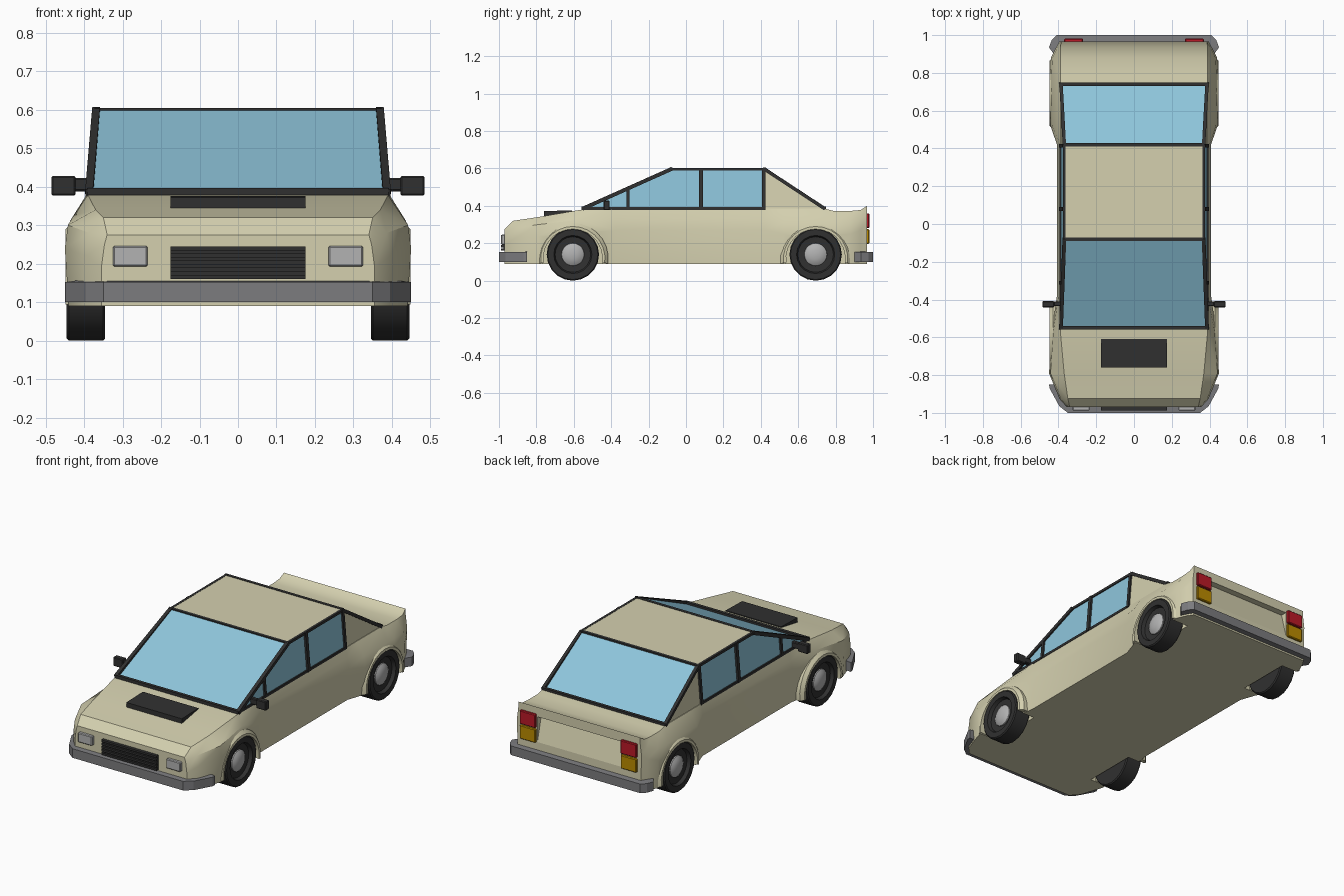
import bpy, bmesh, math
from mathutils import Vector, Matrix

if "Cube" in bpy.data.objects:
    bpy.data.objects.remove(bpy.data.objects["Cube"])

def material(name, rgb):
    m = bpy.data.materials.new(name)
    m.diffuse_color = (*rgb, 1)
    m.use_nodes = True
    m.node_tree.nodes["Principled BSDF"].inputs["Base Color"].default_value = m.diffuse_color
    return m

PAINT = material("paint", (0.66, 0.63, 0.43))
BLACK = material("black trim", (0.03, 0.03, 0.03))
GLASS = material("glass", (0.27, 0.56, 0.71))
GREY = material("bumper grey", (0.2, 0.2, 0.21))
SILVER = material("silver", (0.45, 0.45, 0.45))
RED = material("red lamp", (0.5, 0.01, 0.02))
AMBER = material("amber lamp", (0.5, 0.26, 0.0))

def finish(name, bm, mat=None, smooth=None):
    bmesh.ops.recalc_face_normals(bm, faces=bm.faces)
    me = bpy.data.meshes.new(name)
    bm.to_mesh(me)
    bm.free()
    ob = bpy.data.objects.new(name, me)
    bpy.context.collection.objects.link(ob)
    if mat:
        me.materials.append(mat)
    if smooth:
        bpy.ops.object.select_all(action='DESELECT')
        ob.select_set(True)
        bpy.context.view_layer.objects.active = ob
        bpy.ops.object.shade_smooth_by_angle(angle=math.radians(smooth))
    return ob

def loft(name, rings, mat, closed=False, smooth=None):
    """Skin equal-length closed rings, capping the ends unless closed."""
    bm = bmesh.new()
    vs = [[bm.verts.new(p) for p in r] for r in rings]
    n = len(rings[0])
    for a, b in zip(vs, vs[1:] + vs[:1] if closed else vs[1:]):
        for i in range(n):
            j = (i + 1) % n
            bm.faces.new((a[i], a[j], b[j], b[i]))
    if not closed:
        bm.faces.new(vs[0])
        bm.faces.new(vs[-1])
    return finish(name, bm, mat, smooth)

def add_box(bm, lo, hi):
    lo, hi = Vector(lo), Vector(hi)
    bmesh.ops.create_cube(bm, size=1, matrix=Matrix.Translation((lo + hi) / 2)
                          @ Matrix.Diagonal((*[abs(c) for c in hi - lo], 1)))

def boxes(name, pairs, mat, bevel=0):
    bm = bmesh.new()
    for lo, hi in pairs:
        add_box(bm, lo, hi)
    if bevel:
        bmesh.ops.bevel(bm, geom=bm.edges[:], offset=bevel, segments=1, affect='EDGES')
    return finish(name, bm, mat)

def disc_rings(profile, s, y, z, n):
    """Rings of a profile of (x, radius) turned about a sideways axle."""
    return [[(s * x, y + r * math.cos(2 * math.pi * k / n), z + r * math.sin(2 * math.pi * k / n))
             for k in range(n)] for x, r in profile]

# Lower body: y, bottom half width, shoulder half width, shoulder z, top half width, top z
SECTIONS = [
    (-0.97, 0.355, 0.355, 0.25, 0.34, 0.275), (-0.925, 0.395, 0.395, 0.28, 0.35, 0.32),
    (-0.79, 0.44, 0.45, 0.30, 0.37, 0.34), (-0.57, 0.43, 0.435, 0.325, 0.39, 0.378),
    (-0.38, 0.40, 0.408, 0.33, 0.39, 0.385), (0.42, 0.40, 0.408, 0.33, 0.39, 0.385),
    (0.52, 0.435, 0.442, 0.31, 0.39, 0.385), (0.74, 0.44, 0.445, 0.31, 0.39, 0.385),
    (0.79, 0.44, 0.445, 0.31, 0.39, 0.373), (0.88, 0.435, 0.44, 0.31, 0.39, 0.373),
    (0.935, 0.41, 0.412, 0.33, 0.39, 0.378), (0.967, 0.39, 0.395, 0.36, 0.385, 0.40)]
rings = []
for y, wb, ws, zs, wt, zt in SECTIONS:
    half = [(wb, 0.09), (ws, zs - 0.06), (ws - 0.008, zs), (wt, zt)]
    rings.append([(x, y, z) for x, z in half] + [(-x, y, z) for x, z in reversed(half)])
body = loft("lower_body", rings, PAINT, smooth=35)

def cut(cutter):
    cutter.hide_render = True
    cutter.display_type = 'WIRE'
    cutter.hide_set(True)
    m = body.modifiers.new("cut", 'BOOLEAN')
    m.operation, m.object, m.solver = 'DIFFERENCE', cutter, 'EXACT'

# Tail recess, deepest under the lip
cut(loft("tail_recess_cutter", [[(x, 0.99, 0.20), (x, 0.967, 0.20), (x, 0.93, 0.345), (x, 0.99, 0.345)]
                                for x in (-0.265, 0.265)], None))

# Wheels, wheel wells and arch flares
TYRE = [(0.345, 0.06), (0.345, 0.134), (0.351, 0.14), (0.439, 0.14), (0.445, 0.134),
        (0.445, 0.102), (0.425, 0.095), (0.42, 0.05)]
HUB = [(0.41, 0.062), (0.427, 0.06), (0.437, 0.045), (0.442, 0.025), (0.444, 0.008)]
FLARE = [(0.37, 0.158), (0.448, 0.158), (0.448, 0.172), (0.43, 0.19), (0.37, 0.19)]
for s, side in ((1, "right"), (-1, "left")):
    for y, end in ((-0.605, "front"), (0.693, "rear")):
        tag = f"{end}_{side}"
        loft("tyre_" + tag, disc_rings(TYRE, s, y, 0.14, 20), BLACK, smooth=30)
        loft("hub_" + tag, disc_rings(HUB, s, y, 0.14, 20), SILVER, smooth=40)
        cut(loft("well_cutter_" + tag, disc_rings([(0.335, 0.162), (0.6, 0.162)], s, y, 0.118, 24), None))
        arc = []
        for k in range(15):
            a = math.radians(-8 + 196 * k / 14)
            arc.append([(s * x, y + r * math.cos(a), 0.118 + r * math.sin(a)) for x, r in FLARE])
        loft("arch_flare_" + tag, arc, PAINT, smooth=30)

# Cabin panels
def P(y, z, s):
    return Vector((s * (0.387 - (z - 0.38) * 0.085), y, z))

BASE, TOP = 0.38, 0.602
FB, FT, RT, RB = (-0.55, BASE), (-0.08, TOP), (0.42, TOP), (0.74, BASE)
DOOR = (0.42, BASE)

def panels(name, polys, mat):
    bm = bmesh.new()
    for poly in polys:
        bm.faces.new([bm.verts.new(p) for p in poly])
    return finish(name, bm, mat)

def across(a, b):
    return [P(*a, -1), P(*a, 1), P(*b, 1), P(*b, -1)]

panels("roof", [across(FT, RT)], PAINT)
panels("windscreen", [across(FB, FT)], GLASS)
panels("rear_window", [across(RT, RB)], GLASS)
panels("side_windows", [[P(*p, s) for p in (FB, DOOR, RT, FT)] for s in (1, -1)], GLASS)
panels("rear_pillar_panels", [[P(*p, s) for p in (DOOR, RB, RT)] for s in (1, -1)], PAINT)

# Window frames
def add_bar(bm, p, q, w):
    d = q - p
    m = Matrix.Translation((p + q) / 2) @ d.to_track_quat('Z', 'X').to_matrix().to_4x4()
    bmesh.ops.create_cube(bm, size=1, matrix=m @ Matrix.Diagonal((w, w, d.length + w * 0.5, 1)))

bm = bmesh.new()
for y, z in (FB, FT, RT, RB):
    dz = -0.007 if z == TOP else 0.007
    add_bar(bm, P(y, z + dz, -1), P(y, z + dz, 1), 0.018)
zt, zb = TOP - 0.006, BASE + 0.006
for s in (1, -1):
    for a, b, w in (((-0.55, zb), (-0.08, zt), 0.02), ((-0.08, zt), (0.42, zt), 0.014),
                    ((0.42, zt), (0.74, zb), 0.018), ((-0.54, zb), (0.42, zb), 0.014),
                    ((0.415, zb), (0.415, zt), 0.018), ((0.08, zb), (0.08, zt), 0.022),
                    ((-0.31, zb), (-0.31, 0.487), 0.018)):
        add_bar(bm, P(*a, s), P(*b, s), w)
finish("window_frames", bm, BLACK)

# Bumpers: plan outline swept around the corners
def bumper(name, half, z0, z1):
    outline = half + [((-xo, yo), (-xi, yi)) for (xo, yo), (xi, yi) in reversed(half)]
    loft(name, [[(*o, z0), (*o, z1 - 0.004), (*i, z1), (*i, z0)] for o, i in outline], GREY)

bumper("front_bumper", [((0.45, -0.85), (0.42, -0.85)), ((0.447, -0.87), (0.40, -0.87)),
                        ((0.395, -0.965), (0.35, -0.93)), ((0.35, -1.0), (0.33, -0.95))], 0.1, 0.156)
bumper("rear_bumper", [((0.425, 0.90), (0.40, 0.90)), ((0.45, 0.935), (0.40, 0.935)),
                       ((0.435, 0.975), (0.39, 0.95)), ((0.41, 1.0), (0.37, 0.95))], 0.1, 0.156)

# Grille with slats
boxes("grille", [((-0.175, -0.977, 0.16), (0.175, -0.95, 0.245))]
      + [((-0.175, -0.988, z), (0.175, -0.96, z + 0.011)) for z in (0.16, 0.1785, 0.197, 0.2155, 0.234)], BLACK)

# Bonnet scoop
loft("bonnet_scoop", [[(x, -0.76, 0.335), (x, -0.76, 0.372), (x, -0.61, 0.376), (x, -0.61, 0.35)]
                      for x in (-0.176, 0.176)], BLACK)

# Lamps and mirrors
def pair(name, lo, hi, mat, bevel=0.004):
    boxes(name, [(lo, hi), ((-hi[0], lo[1], lo[2]), (-lo[0], hi[1], hi[2]))], mat, bevel)

pair("headlights", (0.235, -0.988, 0.192), (0.325, -0.95, 0.246), SILVER)
pair("tail_lamps", (0.27, 0.94, 0.282), (0.37, 0.981, 0.36), RED)
pair("rear_indicators", (0.27, 0.94, 0.197), (0.37, 0.98, 0.275), AMBER)
pair("mirror_heads", (0.422, -0.441, 0.377), (0.485, -0.408, 0.428), BLACK)
pair("mirror_arms", (0.37, -0.435, 0.388), (0.428, -0.41, 0.422), BLACK)
